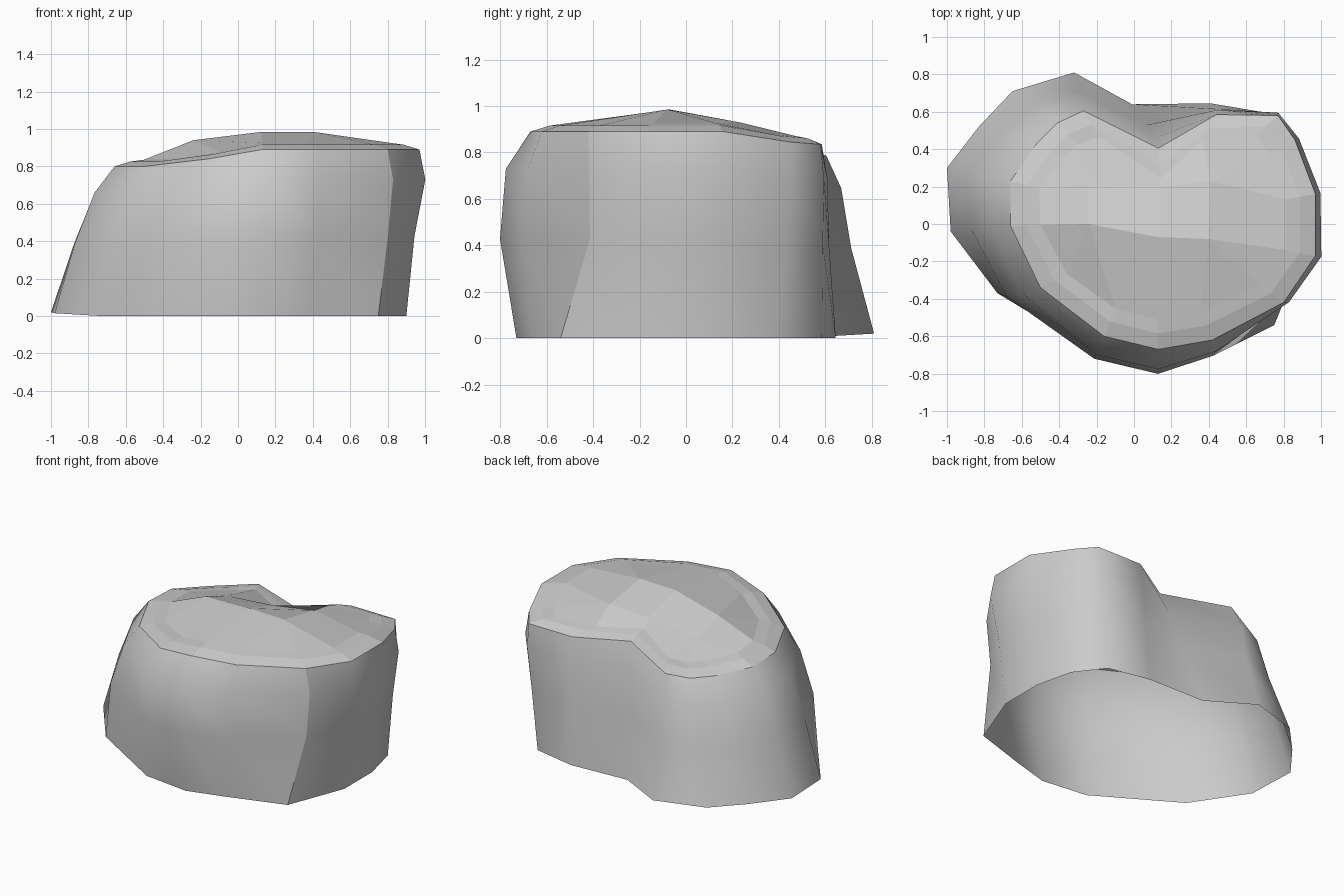
import bpy, bmesh
from mathutils import Vector

if "Cube" in bpy.data.objects:
    bpy.data.objects.remove(bpy.data.objects["Cube"])

# Matching columns of the open bottom edge and the top rim, clockwise from the left
base = [(-1, .30), (-.83, .52), (-.65, .71), (-.32, .81), (-.01, .64), (.41, .645),
        (.70, .585), (.84, .40), (.90, .15), (.90, -.15), (.75, -.54), (.37, -.66),
        (.12, -.73), (-.20, -.69), (-.73, -.37), (-.98, -.04)]
rim = [(-.66, .23, .79), (-.52, .43, .77), (-.41, .54, .765), (-.27, .605, .785),
       (.13, .405, .82), (.44, .585, .835), (.77, .58, .835), (.86, .45, .845),
       (.97, .16, .89), (.97, -.17, .89), (.80, -.42, .89), (.42, -.62, .89),
       (.13, -.67, .89), (-.16, -.60, .84), (-.50, -.34, .80), (-.66, -.01, .80)]
# Outward swelling of the wall at the two middle levels
low = [.04, .03, .01, 0, 0, 0, .01, .01, .01, .01, -.015, .07, .10, .08, .07, .045]
high = [.05, .05, .04, .03, .01, .015, .02, .03, .04, .045, .01, .06, .095, .09, .06, .05]
# Rise of the bottom edge around the back left lobe
lift = {0: .02, 1: .02, 2: .02, 3: .02, 4: .01, 15: .015}

N = len(base)
NOTCH, CORNER = 4, 10
bm = bmesh.new()
rows = [[] for _ in range(6)]
for i in range(N):
    b = Vector((*base[i], lift.get(i, 0)))
    r = Vector(rim[i])
    mid = b.lerp(r, .5)
    out = Vector((mid.x - .1, mid.y, 0)).normalized()
    rise = .010 if i == NOTCH else .026
    column = [b,
              b.lerp(r, .48) + out * low[i],
              b.lerp(r, .82) + out * high[i],
              r,
              r - out * .085 + Vector((0, 0, rise)),
              r - out * .16 + Vector((0, 0, rise + .01))]
    if i == CORNER:
        column[1] += Vector((.04, .06, 0))
        column[2] += Vector((.03, .03, 0))
    for row, co in zip(rows, column):
        row.append(bm.verts.new(co))

# Smooth side walls, then the faceted shoulder
for level, (lower, upper) in enumerate(zip(rows, rows[1:])):
    for i in range(N):
        j = (i + 1) % N
        f = bm.faces.new((lower[i], lower[j], upper[j], upper[i]))
        f.smooth = level < 3

# Faceted domed top: a ridge (A B C) and a lower row behind it (D E F)
v = dict(enumerate(rows[-1]))
for k, co in {'A': (-.24, 0, .94), 'B': (.13, -.07, .985), 'C': (.40, -.08, .985),
              'D': (-.24, .22, .86), 'E': (.13, .20, .90), 'F': (.41, .23, .93)}.items():
    v[k] = bm.verts.new(co)
for f in [(0, 1, 2, 'D'), (2, 3, 'D'), ('D', 3, 4, 'E'), ('E', 4, 5, 'F'), ('F', 5, 6, 7),
          ('F', 7, 8), (15, 0, 'D', 'A'), ('A', 'D', 'E', 'B'), ('B', 'E', 'F', 'C'),
          ('C', 'F', 8, 9), (15, 'A', 14), (14, 'A', 13), ('A', 'B', 12, 13),
          ('B', 'C', 11, 12), ('C', 9, 10), ('C', 10, 11)]:
    bm.faces.new([v[k] for k in f])

# Sharp edges: the rim and the front right corner
for i in range(N):
    bm.edges.get((rows[3][i], rows[3][(i + 1) % N])).smooth = False
for lower, upper in zip(rows[:3], rows[1:4]):
    bm.edges.get((lower[CORNER], upper[CORNER])).smooth = False

# Consistent outward normals
bmesh.ops.recalc_face_normals(bm, faces=bm.faces)
if v['B'].link_faces[0].normal.z < 0:
    bmesh.ops.reverse_faces(bm, faces=bm.faces)

mesh = bpy.data.meshes.new("lobed_shell")
bm.to_mesh(mesh)
bm.free()
shell = bpy.data.objects.new("lobed_shell", mesh)
bpy.context.collection.objects.link(shell)
